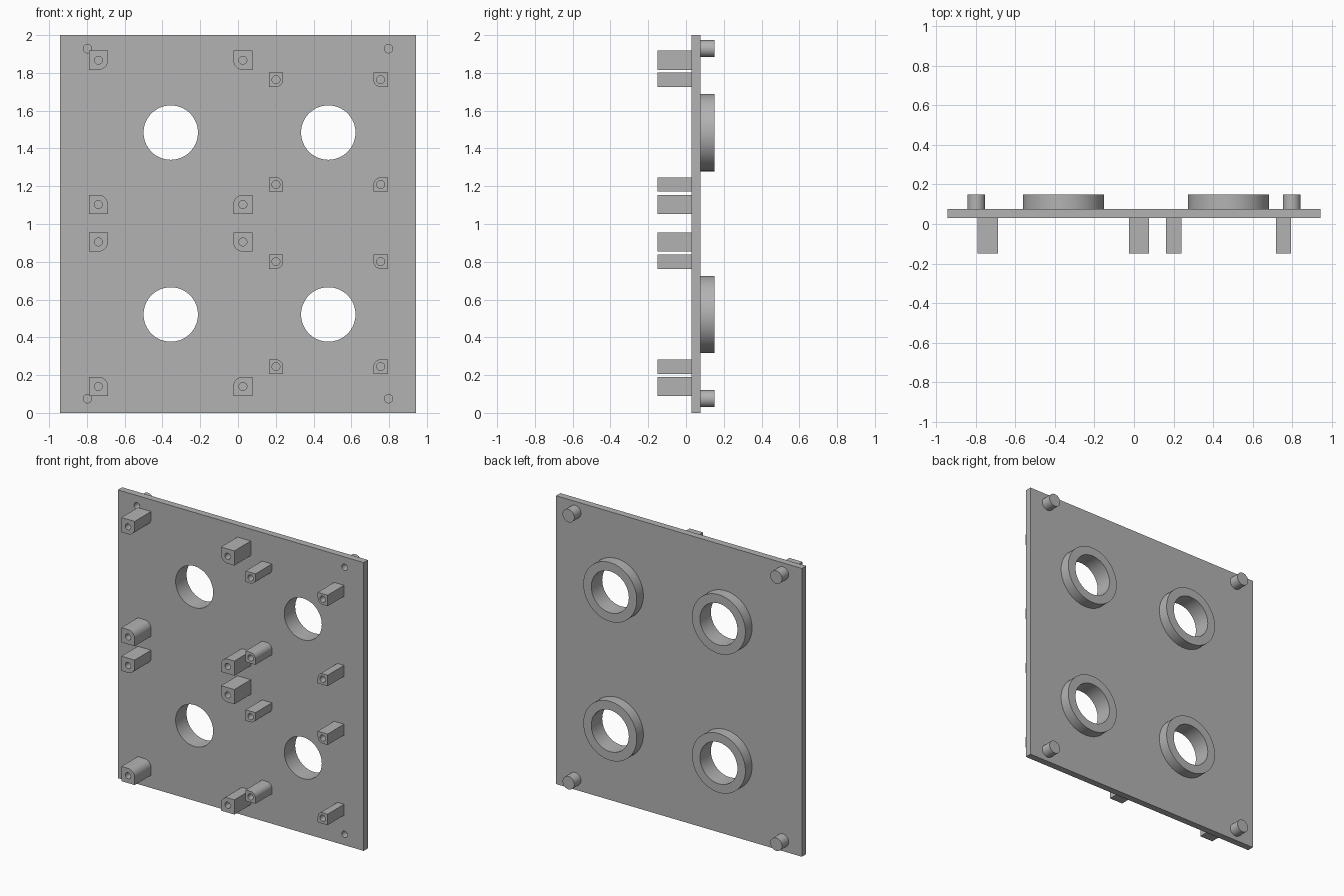
import bpy
import bmesh
from math import cos, sin, pi, radians
from mathutils import Vector

cube = bpy.data.objects.get("Cube")
if cube:
    bpy.data.objects.remove(cube)

FRONT, BACK = 0.03, 0.077      # faces of the plate
TIP, REAR = -0.15, 0.15        # ends of the bosses and of the pegs

grey = bpy.data.materials.new("Plain grey")
grey.use_nodes = True
colour = (0.45, 0.45, 0.45, 1)
grey.diffuse_color = colour
grey.node_tree.nodes["Principled BSDF"].inputs["Base Color"].default_value = colour
parts = []


def circle(x, z, r, n=32):
    return [(x + r * cos(2 * pi * i / n), z + r * sin(2 * pi * i / n)) for i in range(n)]


def rounded_square(x, z, h, sx, sz, n=10):
    """Square of half size h with the corner towards (sx, sz) rounded."""
    arc = [(x + sx * h * cos(pi / 2 * i / n), z + sz * h * sin(pi / 2 * i / n))
           for i in range(n + 1)]
    return arc + [(x - sx * h, z + sz * h), (x - sx * h, z - sz * h), (x + sx * h, z - sz * h)]


def prism(name, loops, y0, y1):
    """Extrude an outline (first loop) with holes (other loops) along y."""
    bm = bmesh.new()
    edges = []
    for loop in loops:
        verts = [bm.verts.new((x, y0, z)) for x, z in loop]
        edges += [bm.edges.new((v, verts[i - 1])) for i, v in enumerate(verts)]
    bmesh.ops.triangle_fill(bm, edges=edges, use_beauty=True, normal=Vector((0, -1, 0)))
    result = bmesh.ops.extrude_face_region(bm, geom=bm.faces[:], use_keep_orig=True)
    moved = [g for g in result["geom"] if isinstance(g, bmesh.types.BMVert)]
    bmesh.ops.translate(bm, verts=moved, vec=(0, y1 - y0, 0))
    bmesh.ops.recalc_face_normals(bm, faces=bm.faces[:])
    mesh = bpy.data.meshes.new(name)
    bm.to_mesh(mesh)
    bm.free()
    mesh.materials.append(grey)
    obj = bpy.data.objects.new(name, mesh)
    bpy.context.collection.objects.link(obj)
    parts.append(obj)


# Plate with large openings and small corner holes
openings = [(x, z) for x in (-0.356, 0.478) for z in (0.521, 1.484)]
corners = [(x, z) for x in (-0.797, 0.797) for z in (0.075, 1.928)]
outline = [(-0.943, 0), (0.943, 0), (0.943, 2), (-0.943, 2)]
prism("plate",
      [outline] + [circle(x, z, 0.144, 64) for x, z in openings]
      + [circle(x, z, 0.022) for x, z in corners], FRONT, BACK)

# Collars and corner pegs on the back
for x, z in openings:
    prism("collar", [circle(x, z, 0.205, 64), circle(x, z, 0.144, 64)], BACK, REAR)
for x, z in corners:
    prism("corner_peg", [circle(x, z, 0.045)], BACK, REAR)


def boss_group(name, xs, zs, half, bore):
    """Four bored bosses whose rounded corners face the middle of the group."""
    for x, sx in zip(xs, (1, -1)):
        for z, sz in zip(zs, (1, -1)):
            prism(name, [rounded_square(x, z, half, sx, sz), circle(x, z, bore)], TIP, FRONT)


# Screw bosses on the front
for zs in ((0.14, 0.905), (1.103, 1.867)):
    boss_group("large_boss", (-0.739, 0.026), zs, 0.051, 0.021)
for zs in ((0.245, 0.801), (1.209, 1.764)):
    boss_group("small_boss", (0.201, 0.755), zs, 0.038, 0.021)

# Smooth round walls, sharp edges
bpy.ops.object.select_all(action="DESELECT")
for obj in parts:
    obj.select_set(True)
bpy.context.view_layer.objects.active = parts[0]
bpy.ops.object.shade_smooth_by_angle(angle=radians(30))
